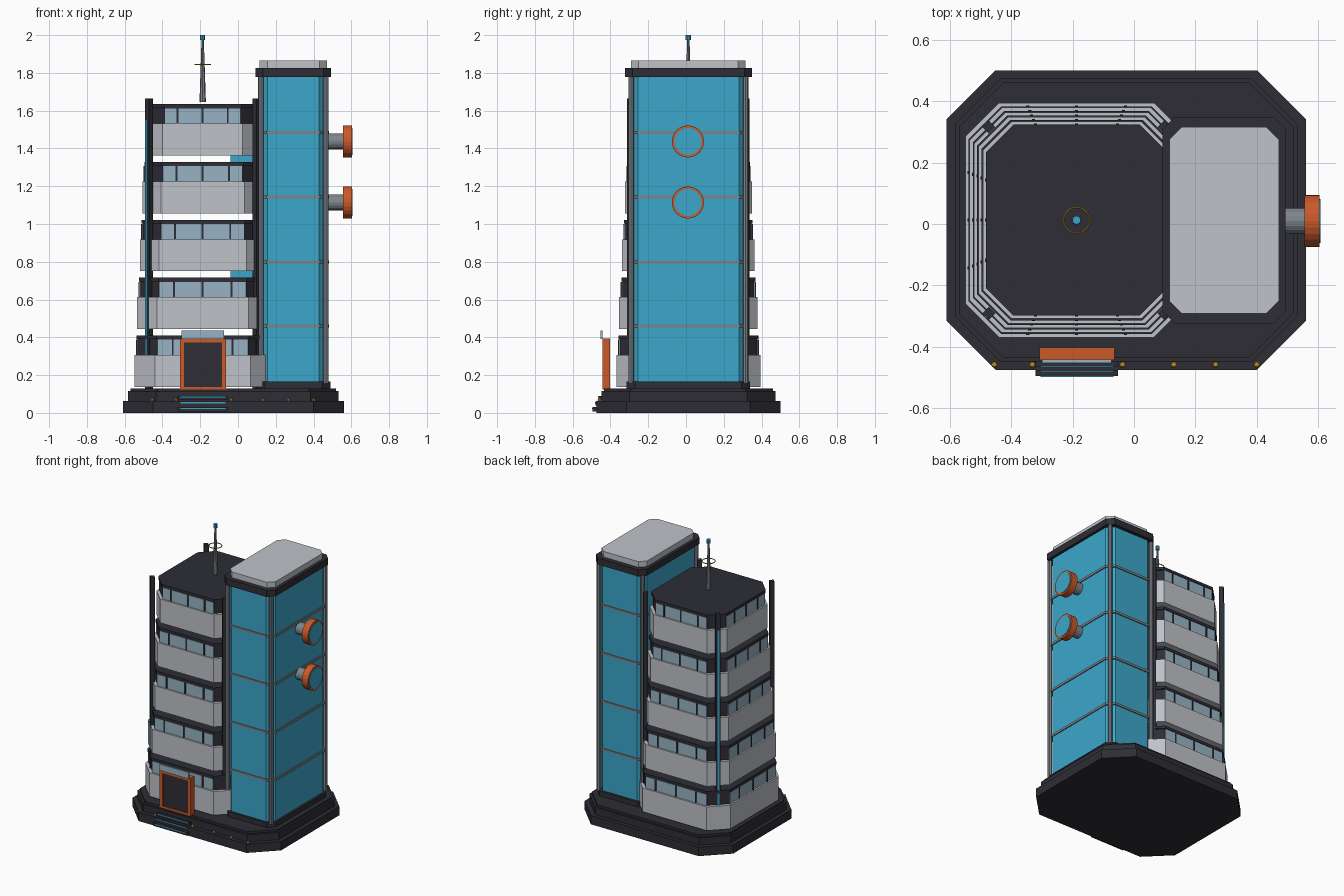
import bpy, bmesh, math
from mathutils import Matrix, Vector

if "Cube" in bpy.data.objects:
    bpy.data.objects.remove(bpy.data.objects["Cube"])


def material(name, r, g, b):
    m = bpy.data.materials.new(name)
    m.diffuse_color = (r, g, b, 1)
    m.use_nodes = True
    m.node_tree.nodes["Principled BSDF"].inputs["Base Color"].default_value = m.diffuse_color
    return m


DARK = material("charcoal", 0.026, 0.026, 0.036)
WHITE = material("pale grey", 0.52, 0.54, 0.58)
CYAN = material("cyan glass", 0.045, 0.39, 0.60)
GREY = material("steel grey", 0.21, 0.235, 0.26)
ORANGE = material("orange", 0.60, 0.10, 0.022)
WINDOW = material("light blue window", 0.31, 0.45, 0.55)
GOLD = material("gold", 0.50, 0.30, 0.02)


def finish(name, bm, mat):
    bmesh.ops.recalc_face_normals(bm, faces=bm.faces)
    me = bpy.data.meshes.new(name)
    bm.to_mesh(me)
    bm.free()
    me.materials.append(mat)
    ob = bpy.data.objects.new(name, me)
    bpy.context.collection.objects.link(ob)
    return ob


def prism(name, cx, cy, hx, hy, ch, z0, z1, mat):
    """Rectangle with chamfered corners, extruded from z0 to z1."""
    bm = bmesh.new()
    pts = [(hx, -hy + ch), (hx, hy - ch), (hx - ch, hy), (-hx + ch, hy),
           (-hx, hy - ch), (-hx, -hy + ch), (-hx + ch, -hy), (hx - ch, -hy)]
    face = bm.faces.new([bm.verts.new((cx + x, cy + y, z0)) for x, y in pts])
    ext = bmesh.ops.extrude_face_region(bm, geom=[face])
    verts = [v for v in ext["geom"] if isinstance(v, bmesh.types.BMVert)]
    bmesh.ops.translate(bm, verts=verts, vec=(0, 0, z1 - z0))
    return finish(name, bm, mat)


def box(name, x0, x1, y0, y1, z0, z1, mat, rot=0.0):
    bm = bmesh.new()
    c = Vector(((x0 + x1) / 2, (y0 + y1) / 2, (z0 + z1) / 2))
    mtx = (Matrix.Translation(c) @ Matrix.Rotation(rot, 4, 'Z')
           @ Matrix.Diagonal((x1 - x0, y1 - y0, z1 - z0, 1)))
    bmesh.ops.create_cube(bm, size=1, matrix=mtx)
    return finish(name, bm, mat)


def cyl(name, centre, r1, r2, depth, mat, n=12, axis='Z'):
    bm = bmesh.new()
    mtx = Matrix.Translation(centre)
    if axis == 'X':
        mtx = mtx @ Matrix.Rotation(math.pi / 2, 4, 'Y')
    bmesh.ops.create_cone(bm, cap_ends=True, segments=n, radius1=r1, radius2=r2,
                          depth=depth, matrix=mtx)
    return finish(name, bm, mat)


CY = 0.0125   # shared centre line in y
BX = -0.187   # centre of the office block
TX = 0.293    # centre of the glass tower

# Stepped base
for i, (inset, z0, z1) in enumerate([(0, 0, 0.063), (0.027, 0.063, 0.115), (0.04, 0.115, 0.13)]):
    prism(f"base_step_{i}", -0.025, CY, 0.585 - inset, 0.4875 - inset, 0.16 - inset * 0.4, z0, z1, DARK)

# Office floors: each one is four percent smaller than the one below
for i in range(5):
    s = 1 - 0.04 * i
    z = 0.138 + 0.306 * i
    hx, hy, ch = 0.362 * s, 0.3815 * s, 0.11 * s
    prism(f"floor_{i}_parapet", BX, CY, hx, hy, ch, z, z + 0.169, WHITE)
    bx, by = hx * 0.97, hy * 0.97
    prism(f"floor_{i}_body", BX, CY, bx - 0.006, by - 0.006, ch * 0.97, z + 0.169, z + 0.252, DARK)
    prism(f"floor_{i}_roof", BX, CY, bx, by, ch * 0.97, z + 0.252, z + 0.272, DARK)
    w, v = bx - ch * 0.97 - 0.004, by - ch * 0.97 - 0.004
    za, zb = z + 0.169, z + 0.25
    for side, sg in (("front", -1), ("back", 1)):
        y = CY + sg * (by - 0.004)
        box(f"floor_{i}_{side}_window", BX - w, BX + w, y - 0.003, y + 0.003, za, zb, WINDOW)
        for k in (-1, 0, 1):
            x = BX + k * w * 0.66
            box(f"floor_{i}_{side}_mullion", x - 0.005, x + 0.005, y - 0.007, y + 0.007, za, zb, DARK)
    x = BX - bx + 0.004
    box(f"floor_{i}_left_window", x - 0.003, x + 0.003, CY - v, CY + v, za, zb, WINDOW)
    for k in (-1, 0, 1):
        y = CY + k * v * 0.6
        box(f"floor_{i}_left_mullion", x - 0.007, x + 0.007, y - 0.005, y + 0.005, za, zb, DARK)

# Glass links between the block and the tower
for z in (0.715, 1.327):
    box("glass_link", -0.04, 0.15, CY - 0.1, CY + 0.1, z, z + 0.045, CYAN)

# Corner fins, with a light strip on the outer pair
for sx in (-1, 1):
    for sy in (-1, 1):
        fx, fy = BX + sx * 0.285, CY + sy * 0.303
        box("corner_fin", fx - 0.015, fx + 0.015, fy - 0.015, fy + 0.015, 0.13, 1.665,
            DARK, math.pi / 4)
        if sx < 0:
            d = 0.016 * math.sqrt(0.5)
            px, py = fx + sx * d, fy + sy * d
            box("fin_light", px - 0.002, px + 0.002, py - 0.006, py + 0.006, 0.3, 1.55,
                CYAN, -sy * math.pi / 4)

# Glass tower with steel ribs, posts and caps
prism("tower_glass", TX, CY, 0.181, 0.312, 0.045, 0.13, 1.79, CYAN)
prism("tower_foot", TX, CY, 0.196, 0.327, 0.045, 0.13, 0.165, DARK)
prism("tower_crown", TX, CY, 0.2, 0.336, 0.04, 1.778, 1.825, DARK)
prism("tower_roof", TX, CY, 0.178, 0.303, 0.04, 1.825, 1.865, WHITE)
for z in (0.46, 0.80, 1.143, 1.485):
    prism("tower_rib", TX, CY, 0.188, 0.319, 0.046, z - 0.008, z + 0.008, GREY)
for sx in (-1, 1):
    for sy in (-1, 1):
        cyl("tower_post", (TX + sx * 0.172, CY + sy * 0.303, 0.97), 0.015, 0.015, 1.63, GREY, 8)

# Round pods on the right wall
for z in (1.437, 1.114):
    cyl("pod_arm", (0.51, 0.01, z), 0.042, 0.042, 0.1, GREY, 16, 'X')
    cyl("pod_ring", (0.579, 0.01, z), 0.085, 0.085, 0.048, ORANGE, 24, 'X')
    cyl("pod_lens", (0.604, 0.01, z), 0.072, 0.072, 0.006, CYAN, 24, 'X')

# Entrance: orange frame, dark door, glass plate above
box("door_frame_left", -0.307, -0.285, -0.442, -0.402, 0.125, 0.395, ORANGE)
box("door_frame_right", -0.085, -0.063, -0.442, -0.402, 0.125, 0.395, ORANGE)
box("door_frame_top", -0.285, -0.085, -0.442, -0.402, 0.372, 0.395, ORANGE)
box("door_frame_sill", -0.285, -0.085, -0.442, -0.402, 0.125, 0.138, ORANGE)
box("door", -0.285, -0.085, -0.436, -0.406, 0.138, 0.372, DARK)
box("entrance_plate", -0.3, -0.073, -0.453, -0.441, 0.392, 0.437, WINDOW)

# Entrance steps with light strips
for i in range(3):
    y, z = -0.494 + 0.015 * i, 0.03 * (i + 1)
    box("entrance_step", -0.32, -0.052, y, -0.44, z - 0.022, z, DARK)
    box("step_light", -0.305, -0.067, y - 0.003, y + 0.003, z - 0.009, z - 0.003, CYAN)

# Small lamps along the front edge
for x in (-0.454, -0.33, -0.037, 0.13, 0.266, 0.40):
    bm = bmesh.new()
    bmesh.ops.create_uvsphere(bm, u_segments=8, v_segments=6, radius=0.01,
                              matrix=Matrix.Translation((x, -0.458, 0.068)))
    finish("base_lamp", bm, GOLD)

# Antenna with a tip and a thin ring
cyl("antenna_mast", (BX, CY, 1.8125), 0.017, 0.006, 0.335, GREY, 8)
cyl("antenna_tip", (BX, CY, 1.987), 0.014, 0.014, 0.026, CYAN, 10)
bpy.ops.mesh.primitive_torus_add(location=(BX, CY, 1.845), major_radius=0.042, minor_radius=0.003,
                                 major_segments=24, minor_segments=6)
ring = bpy.context.object
ring.name = "antenna_ring"
ring.data.materials.append(GOLD)
